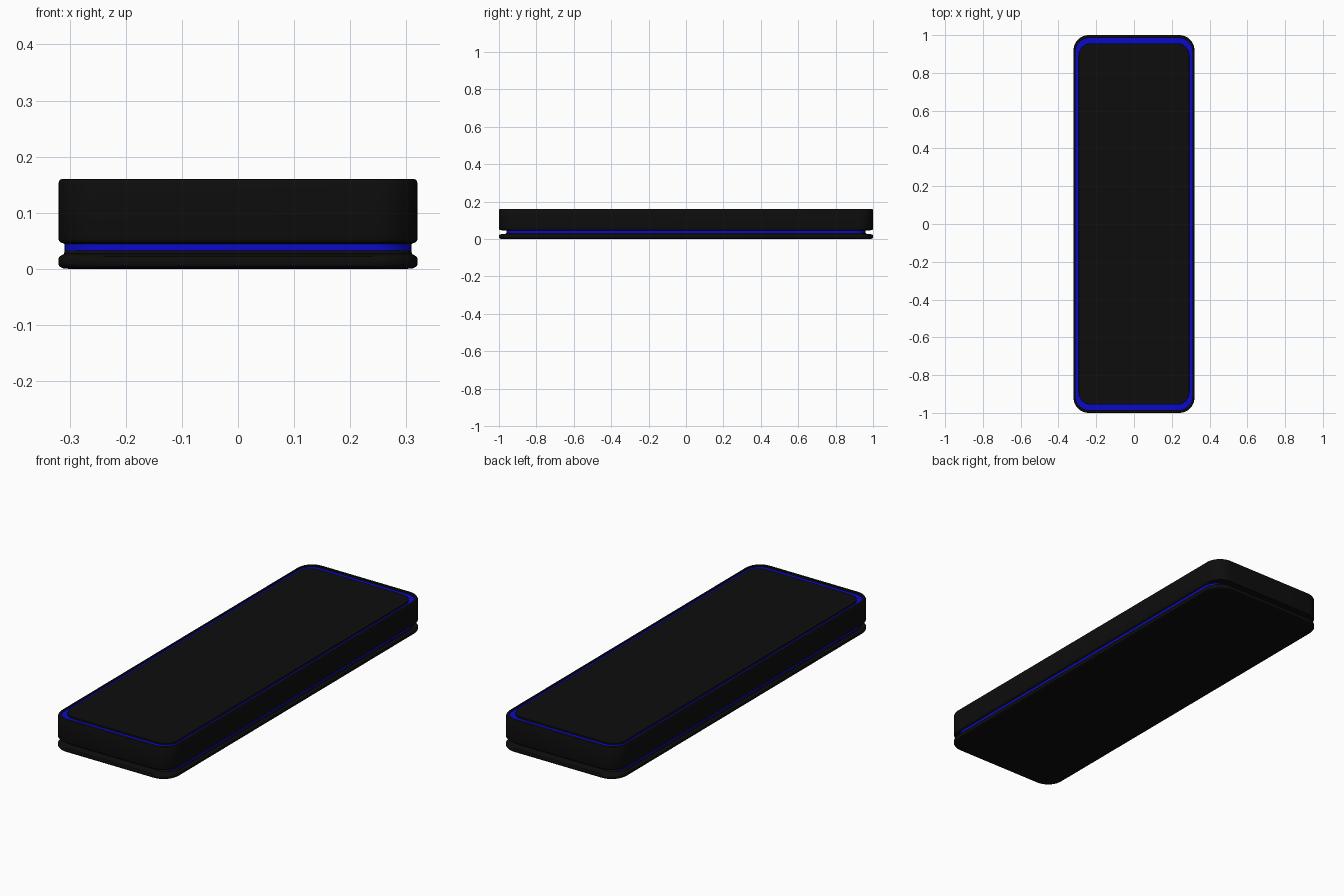
import bpy, bmesh, math

if "Cube" in bpy.data.objects:
    bpy.data.objects.remove(bpy.data.objects["Cube"])


def material(name, rgb):
    m = bpy.data.materials.new(name)
    m.diffuse_color = (*rgb, 1)
    m.use_nodes = True
    m.node_tree.nodes["Principled BSDF"].inputs["Base Color"].default_value = m.diffuse_color
    return m


BLACK = material("black_plastic", (0.004, 0.004, 0.004))
BLUE = material("blue_glow", (0.003, 0.003, 0.6))


def outline(hx, hy, r, seg=10):
    """Rounded rectangle with half sizes hx, hy and corner radius r."""
    pts = []
    for k, (sx, sy) in enumerate([(1, 1), (-1, 1), (-1, -1), (1, -1)]):
        for i in range(seg + 1):
            a = math.pi / 2 * (k + i / seg)
            pts.append((sx * (hx - r) + r * math.cos(a), sy * (hy - r) + r * math.sin(a)))
    return pts


def loft(name, rings, mat, cap_start=True, cap_end=True):
    """Skin a stack of rounded rectangles (hx, hy, r, z)."""
    bm = bmesh.new()
    loops = [[bm.verts.new((x, y, z)) for x, y in outline(hx, hy, r)] for hx, hy, r, z in rings]
    n = len(loops[0])
    for a, b in zip(loops, loops[1:]):
        for i in range(n):
            j = (i + 1) % n
            bm.faces.new((a[i], a[j], b[j], b[i]))
    if cap_start:
        bm.faces.new(loops[0][::-1])
    if cap_end:
        bm.faces.new(loops[-1])
    me = bpy.data.meshes.new(name)
    bm.to_mesh(me)
    bm.free()
    me.materials.append(mat)
    ob = bpy.data.objects.new(name, me)
    bpy.context.collection.objects.link(ob)
    bpy.context.view_layer.objects.active = ob
    ob.select_set(True)
    bpy.ops.object.shade_smooth_by_angle(angle=math.radians(35))
    ob.select_set(False)
    return ob


# base plate with rounded edges and a short neck
loft("base_plate", [
    (0.300, 0.980, 0.070, 0.000), (0.312, 0.992, 0.078, 0.001),
    (0.318, 0.998, 0.080, 0.004), (0.320, 1.000, 0.080, 0.008),
    (0.320, 1.000, 0.080, 0.018), (0.318, 0.998, 0.080, 0.022),
    (0.313, 0.992, 0.078, 0.025), (0.310, 0.965, 0.070, 0.027),
    (0.309, 0.960, 0.070, 0.033)], BLACK)

# blue strip in the side groove
loft("side_light_strip", [
    (0.309, 0.960, 0.070, 0.033), (0.309, 0.960, 0.070, 0.044)], BLUE)

# upper case, with a rim that drops into the light channel
loft("upper_case", [
    (0.309, 0.960, 0.070, 0.044), (0.312, 0.970, 0.074, 0.046),
    (0.316, 0.996, 0.078, 0.047), (0.319, 0.999, 0.080, 0.050),
    (0.320, 1.000, 0.080, 0.054), (0.320, 1.000, 0.080, 0.152),
    (0.319, 0.999, 0.080, 0.156), (0.317, 0.997, 0.078, 0.159),
    (0.314, 0.994, 0.076, 0.160), (0.309, 0.984, 0.070, 0.160),
    (0.309, 0.984, 0.070, 0.152)], BLACK, cap_end=False)

# blue ring at the bottom of the channel
loft("top_light_ring", [
    (0.309, 0.984, 0.070, 0.152), (0.293, 0.956, 0.066, 0.152)], BLUE, False, False)

# raised central panel
loft("top_panel", [
    (0.293, 0.956, 0.066, 0.152), (0.293, 0.956, 0.066, 0.159),
    (0.292, 0.955, 0.065, 0.160)], BLACK, cap_start=False)
